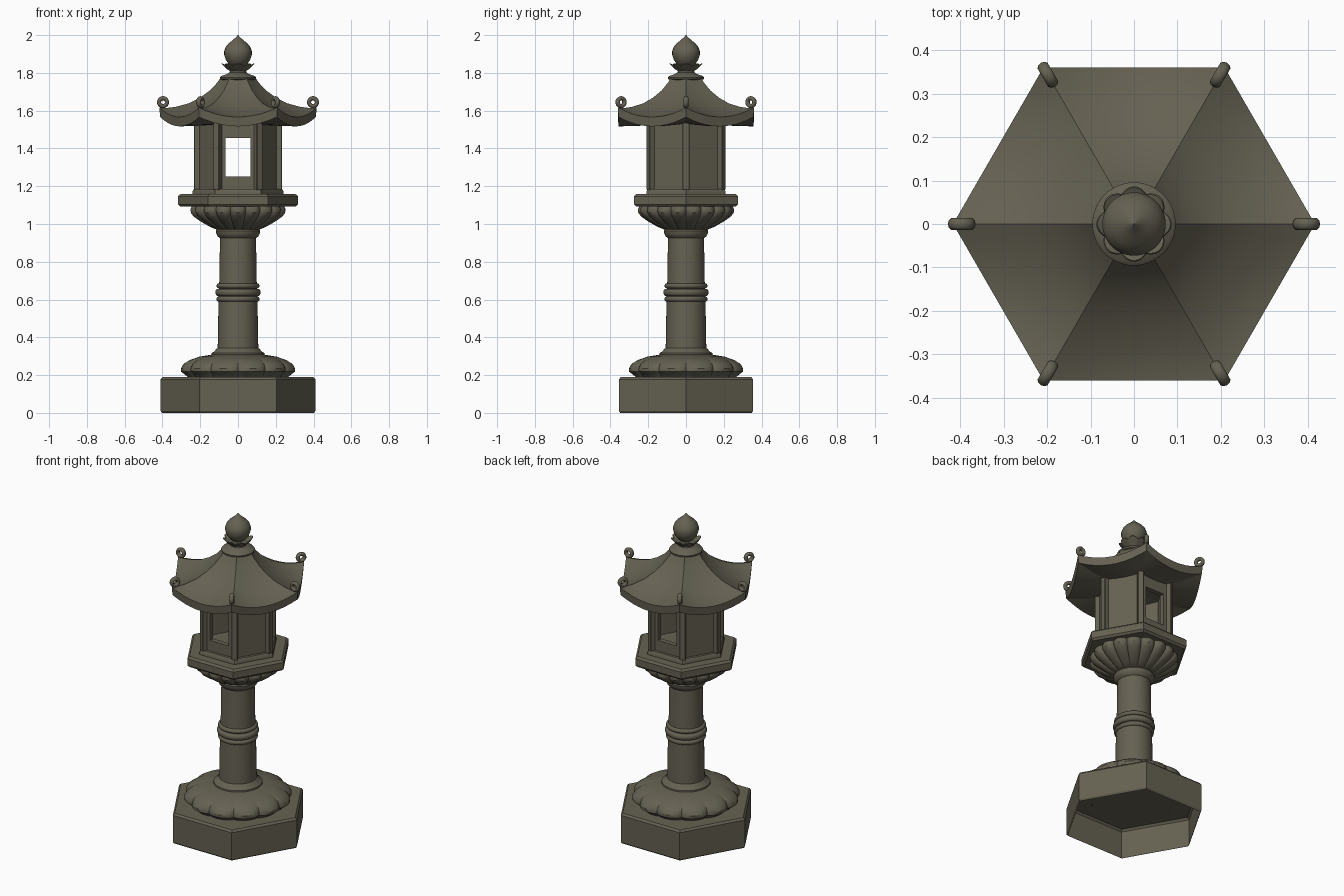
import bpy, bmesh, math
from mathutils import Vector, Matrix

if "Cube" in bpy.data.objects:
    bpy.data.objects.remove(bpy.data.objects["Cube"])

stone = bpy.data.materials.new("weathered_stone")
stone.diffuse_color = (0.13, 0.12, 0.085, 1)
stone.use_nodes = True
stone.node_tree.nodes["Principled BSDF"].inputs["Base Color"].default_value = stone.diffuse_color
TAU = math.tau


def finish(name, bm, angle=32, ridges=()):
    """Smooth shading with sharp edges by angle, then make the object."""
    bmesh.ops.recalc_face_normals(bm, faces=bm.faces[:])
    for f in bm.faces:
        f.smooth = True
    for e in bm.edges:
        if len(e.link_faces) == 2 and e.calc_face_angle(0) > math.radians(angle):
            e.smooth = False
    for e in ridges:
        e.smooth = False
    me = bpy.data.meshes.new(name)
    bm.to_mesh(me)
    bm.free()
    me.materials.append(stone)
    ob = bpy.data.objects.new(name, me)
    bpy.context.collection.objects.link(ob)
    return ob


def loft(name, rings, cap0=True, cap1=True, angle=32, ridge_step=0):
    bm = bmesh.new()
    vs = [[bm.verts.new(p) for p in ring] for ring in rings]
    n = len(vs[0])
    for a, b in zip(vs, vs[1:]):
        for i in range(n):
            j = (i + 1) % n
            bm.faces.new((a[i], a[j], b[j], b[i]))
    if cap0:
        bm.faces.new(vs[0][::-1])
    if cap1:
        bm.faces.new(vs[-1])
    ridges = []
    if ridge_step:
        for a, b in zip(vs, vs[1:]):
            ridges += [bm.edges.get((a[i], b[i])) for i in range(0, n, ridge_step)]
    return finish(name, bm, angle, ridges)


def lathe(name, profile, n=48, mod=None, **kw):
    """Revolve (r, z) points; mod(k, angle) returns (radius scale, z offset)."""
    rings = []
    for k, (r, z) in enumerate(profile):
        ring = []
        for i in range(n):
            t = TAU * i / n
            s, dz = mod(k, t) if mod else (1, 0)
            ring.append((r * s * math.cos(t), r * s * math.sin(t), z + dz))
        rings.append(ring)
    return loft(name, rings, **kw)


def boxes(name, parts, bevel=0.0):
    """parts: (angle, radial centre, z centre, side offset, (depth, width, height))"""
    bm = bmesh.new()
    for ang, rad, z, off, size in parts:
        m = (Matrix.Rotation(ang, 4, 'Z') @ Matrix.Translation((rad, off, z))
             @ Matrix.Diagonal((*size, 1)))
        bmesh.ops.create_cube(bm, size=1, matrix=m)
    if bevel:
        bmesh.ops.bevel(bm, geom=bm.edges[:], offset=bevel, segments=1, affect='EDGES')
    return finish(name, bm, 30)


def petals(n, amps):
    def mod(k, t):
        return 1 - amps[k] * (1 - abs(math.sin(n * t / 2)) ** 0.6), 0
    return mod


# Hexagonal base, open underneath
lathe("base_block", [(0.402, 0), (0.41, 0.01), (0.41, 0.178), (0.398, 0.19)],
      n=6, cap0=False)

# Lower lotus and its collar
lathe("lower_lotus", [(0.27, 0.188), (0.283, 0.2), (0.308, 0.218), (0.309, 0.235),
                      (0.295, 0.258), (0.26, 0.28), (0.205, 0.298), (0.13, 0.31)],
      n=144, mod=petals(12, [.05, .06, .07, .07, .06, .04, .015, 0]))
lathe("shaft_foot", [(0.138, 0.295), (0.141, 0.305), (0.139, 0.317), (0.125, 0.325),
                     (0.117, 0.336), (0.106, 0.345)])

# Round shaft with three bands and a top collar
lathe("shaft", [(0.108, 0.32), (0.103, 0.6), (0.099, 0.7), (0.095, 0.95)])
for nm, z0, z1, r in (("low", 0.588, 0.617, 0.114), ("middle", 0.619, 0.657, 0.12),
                      ("high", 0.659, 0.686, 0.114)):
    c, h = (z0 + z1) / 2, (z1 - z0) / 2
    lathe("shaft_band_" + nm, [(r - 0.014 + 0.014 * math.cos(a), c + h * math.sin(a))
                               for a in [math.pi * (i / 8 - 0.5) for i in range(9)]])
lathe("shaft_collar", [(0.096, 0.925), (0.108, 0.935), (0.116, 0.95), (0.118, 0.963),
                       (0.112, 0.975)])

# Upper fluted lotus
lathe("upper_lotus", [(0.108, 0.968), (0.15, 0.985), (0.2, 1.013), (0.238, 1.04),
                      (0.253, 1.06), (0.254, 1.08), (0.245, 1.097)],
      n=216, mod=petals(18, [0, .08, .1, .1, .09, .08, .08]))

# Hexagonal platform and sill
lathe("platform", [(0.305, 1.092), (0.318, 1.104), (0.318, 1.146), (0.305, 1.158)], n=6)
lathe("chamber_sill", [(0.242, 1.155), (0.242, 1.172), (0.232, 1.186)], n=6)

# Light chamber: corner posts, solid panels, windowed front and back
Z0, Z1 = 1.18, 1.54
H, ZC = Z1 - Z0, (Z0 + Z1) / 2
boxes("corner_posts", [(TAU * i / 6, 0.214, ZC, 0, (0.036, 0.036, H)) for i in range(6)], 0.003)
walls, AP, TH, W = [], 0.17, 0.03, 0.2
for i in range(6):
    a = TAU * (i + 0.5) / 6
    if i in (1, 4):
        for s in (-1, 1):
            walls.append((a, AP, ZC, s * 0.0825, (TH, 0.035, H)))
        walls.append((a, AP, (Z0 + 1.252) / 2, 0, (TH, 0.13, 1.252 - Z0)))
        walls.append((a, AP, (Z1 + 1.456) / 2, 0, (TH, 0.13, Z1 - 1.456)))
    else:
        walls.append((a, AP, ZC, 0, (TH, W, H)))
boxes("chamber_walls", walls)

# Curved hexagonal roof with drooping eaves
M = 10
roof = [(0.03, 1.53), (0.2, 1.532), (0.31, 1.543), (0.412, 1.566), (0.417, 1.617),
        (0.38, 1.614), (0.33, 1.62), (0.26, 1.639), (0.2, 1.67), (0.15, 1.706),
        (0.11, 1.748), (0.085, 1.785)]
rings = []
for r, z in roof:
    ring = []
    for i in range(6):
        a, b = (Vector((r * math.cos(TAU * k / 6), r * math.sin(TAU * k / 6), z))
                for k in (i, i + 1))
        for j in range(M):
            s = j / M
            p = a.lerp(b, s)
            p.z -= 0.05 * (1 - (2 * s - 1) ** 2) * (r / 0.415) ** 2.5
            ring.append(p)
    rings.append(ring)
loft("roof", rings, ridge_step=M)

# Curled ornament on each roof corner
bm = bmesh.new()
for i in range(6):
    rot = Matrix.Rotation(TAU * i / 6, 4, 'Z')
    N, K = 20, 10
    g = []
    for u in range(N):
        t = TAU * u / N
        row = []
        for v in range(K):
            w = TAU * v / K
            rad = 0.021 + 0.011 * math.cos(w)
            row.append(bm.verts.new(rot @ Vector((0.397 + rad * math.cos(t),
                                                  0.014 * math.sin(w),
                                                  1.645 + rad * math.sin(t)))))
        g.append(row)
    for u in range(N):
        for v in range(K):
            bm.faces.new((g[u][v], g[(u + 1) % N][v], g[(u + 1) % N][(v + 1) % K],
                          g[u][(v + 1) % K]))
finish("roof_corner_curls", bm, 50)

# Roof cap, petal cup and bud finial
lathe("roof_cap", [(0.085, 1.762), (0.094, 1.767), (0.096, 1.776), (0.088, 1.784),
                   (0.06, 1.793), (0.045, 1.803), (0.04, 1.82)])
lift = [0, .1, .5, 1, 1, .4, 0]


def cup(k, t):
    w = abs(math.cos(4 * t))
    return 1 - 0.14 * lift[k] * (1 - w), 0.014 * lift[k] * (w - 1)


lathe("finial_petals", [(0.036, 1.798), (0.045, 1.812), (0.066, 1.826), (0.087, 1.848),
                        (0.084, 1.851), (0.06, 1.838), (0.03, 1.835)], n=96, mod=cup)
lathe("finial_bud", [(0.03, 1.83), (0.05, 1.848), (0.065, 1.87), (0.073, 1.895),
                     (0.073, 1.915), (0.065, 1.938), (0.049, 1.957), (0.03, 1.972),
                     (0.013, 1.987), (0.001, 2.0)], angle=45)
